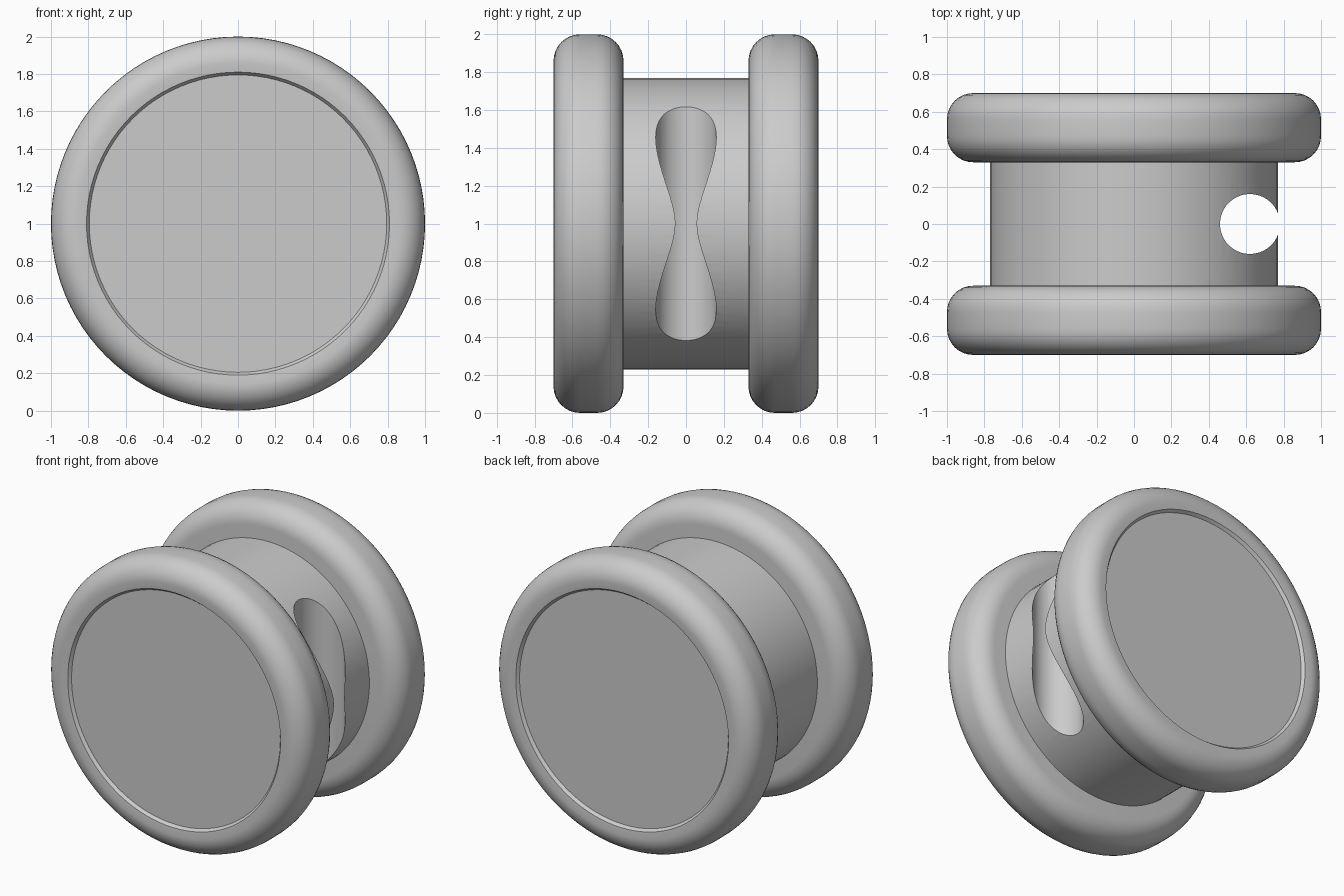
import bpy, bmesh, math
from mathutils import Matrix

cube = bpy.data.objects.get("Cube")
if cube:
    bpy.data.objects.remove(cube)

SEGMENTS = 96

grey = bpy.data.materials.new("plain_grey")
grey.use_nodes = True
colour = (0.6, 0.6, 0.6, 1)
grey.diffuse_color = colour
grey.node_tree.nodes["Principled BSDF"].inputs["Base Color"].default_value = colour


def link(name, bm):
    bmesh.ops.recalc_face_normals(bm, faces=bm.faces)
    mesh = bpy.data.meshes.new(name)
    bm.to_mesh(mesh)
    bm.free()
    mesh.materials.append(grey)
    obj = bpy.data.objects.new(name, mesh)
    bpy.context.collection.objects.link(obj)
    return obj


def smooth(obj):
    bpy.ops.object.select_all(action='DESELECT')
    obj.select_set(True)
    bpy.context.view_layer.objects.active = obj
    bpy.ops.object.shade_smooth_by_angle(angle=math.radians(35))


def lathe(name, profile):
    """Spin (radius, y) points around the horizontal axle at z = 1."""
    bm = bmesh.new()
    verts = [bm.verts.new((r, y, 0)) for r, y in profile]
    edges = [bm.edges.new(pair) for pair in zip(verts, verts[1:])]
    bmesh.ops.spin(bm, geom=verts + edges, axis=(0, 1, 0), cent=(0, 0, 0),
                   angle=math.tau, steps=SEGMENTS, use_merge=True)
    bmesh.ops.remove_doubles(bm, verts=bm.verts, dist=1e-4)
    bmesh.ops.translate(bm, vec=(0, 0, 1), verts=bm.verts)
    return link(name, bm)


def corner(r, y, radius, start):
    """Quarter-round corner, as points turning from the start angle."""
    angles = [math.radians(start - 90 * i / 8) for i in range(9)]
    return [(r + radius * math.cos(a), y + radius * math.sin(a)) for a in angles]


def cylinder(name, radius, depth, matrix):
    bm = bmesh.new()
    bmesh.ops.create_cone(bm, cap_ends=True, segments=SEGMENTS, radius1=radius,
                          radius2=radius, depth=depth, matrix=matrix)
    return link(name, bm)


# Rounded end flanges with a shallow recessed disc on the outer face
for name, side in (("front_flange", -1), ("back_flange", 1)):
    profile = [(0, 0.675), (0.795, 0.675), (0.81, 0.695)]
    profile += corner(0.86, 0.56, 0.14, 90) + corner(0.86, 0.47, 0.14, 0)
    profile += [(0, 0.33)]
    smooth(lathe(name, [(r, side * y) for r, y in profile]))

# Hub between the flanges
hub = cylinder("hub", 0.77, 0.70,
               Matrix.Translation((0, 0, 1)) @ Matrix.Rotation(math.pi / 2, 4, 'X'))

# Upright channel bored through the edge of the hub
cutter = cylinder("channel_cutter", 0.16, 2, Matrix.Translation((0.62, 0, 1)))
cutter.hide_render = True
cutter.hide_set(True)
cut = hub.modifiers.new("channel", 'BOOLEAN')
cut.operation = 'DIFFERENCE'
cut.solver = 'EXACT'
cut.object = cutter
bpy.context.view_layer.objects.active = hub
bpy.ops.object.modifier_apply(modifier=cut.name)
bpy.data.objects.remove(cutter)
smooth(hub)
